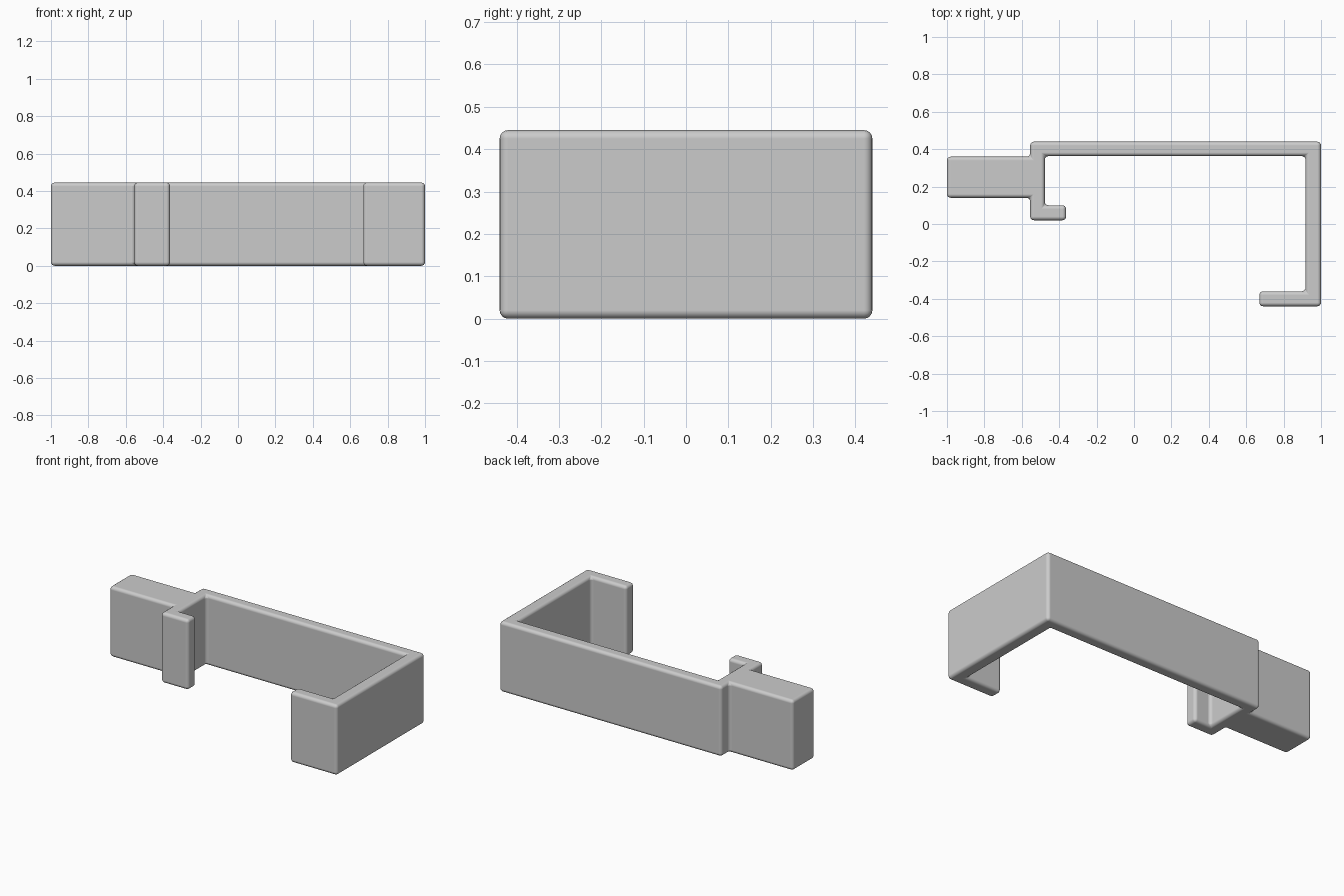
import bpy
import bmesh
import math

old = bpy.data.objects.get("Cube")
if old:
    bpy.data.objects.remove(old, do_unlink=True)

HEIGHT = 0.445
ROUNDING = 0.02

# Plain grey plastic
grey = bpy.data.materials.new("grey_plastic")
grey.use_nodes = True
colour = (0.6, 0.6, 0.6, 1)
grey.diffuse_color = colour
grey.node_tree.nodes["Principled BSDF"].inputs["Base Color"].default_value = colour

# Outline of the clip seen from above, counter-clockwise
outline = [
    # handle tab
    (-0.555, 0.36), (-1, 0.36), (-1, 0.14), (-0.555, 0.14),
    # short hook
    (-0.555, 0.02), (-0.363, 0.02), (-0.363, 0.10), (-0.477, 0.10),
    # inside of the long bar, the side arm and the end lip
    (-0.477, 0.363), (0.917, 0.363), (0.917, -0.36), (0.67, -0.36),
    # outside of the lip, arm and bar
    (0.67, -0.44), (1, -0.44), (1, 0.44), (-0.555, 0.44),
]

# Extrude the outline upward
bm = bmesh.new()
base = bm.faces.new([bm.verts.new((x, y, 0)) for x, y in outline])
top = bmesh.ops.extrude_face_region(bm, geom=[base])
top_verts = [g for g in top["geom"] if isinstance(g, bmesh.types.BMVert)]
bmesh.ops.translate(bm, verts=top_verts, vec=(0, 0, HEIGHT))
bmesh.ops.recalc_face_normals(bm, faces=bm.faces)
mesh = bpy.data.meshes.new("bracket_clip")
bm.to_mesh(mesh)
bm.free()
mesh.materials.append(grey)

clip = bpy.data.objects.new("bracket_clip", mesh)
bpy.context.collection.objects.link(clip)

# Round every edge, inner corners included
bevel = clip.modifiers.new("rounded_edges", "BEVEL")
bevel.width = ROUNDING
bevel.segments = 4
bevel.limit_method = "ANGLE"
bevel.harden_normals = True

bpy.context.view_layer.objects.active = clip
clip.select_set(True)
bpy.ops.object.shade_smooth_by_angle(angle=math.radians(40))
